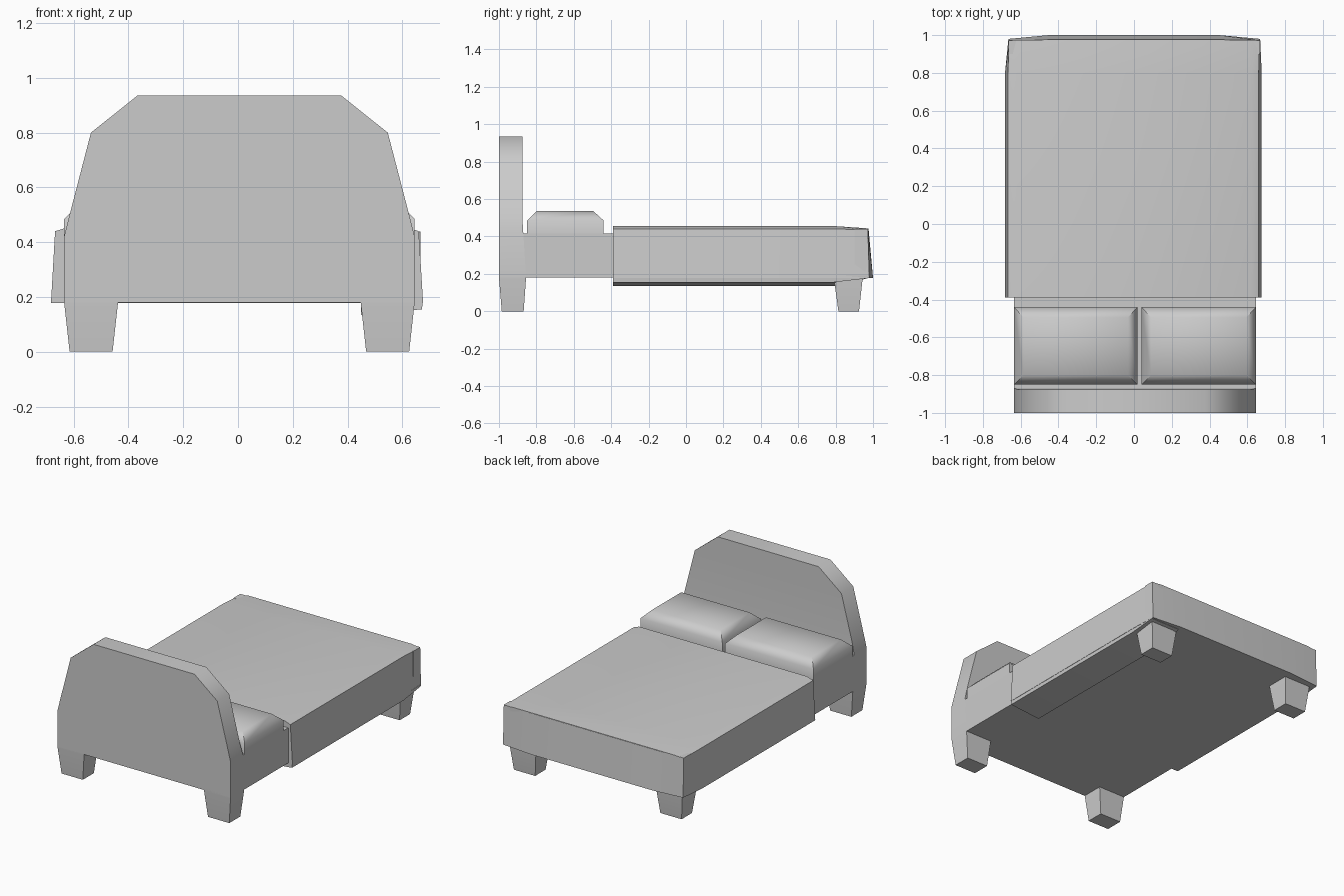
import bpy, bmesh
from math import radians

if "Cube" in bpy.data.objects:
    bpy.data.objects.remove(bpy.data.objects["Cube"])

CX = 0.005  # bed frame sits very slightly off centre


def loft(name, rings, angle=40):
    """Skin a closed solid through rings that have equal point counts."""
    bm = bmesh.new()
    loops = [[bm.verts.new(p) for p in ring] for ring in rings]
    n = len(loops[0])
    for a, b in zip(loops, loops[1:]):
        for i in range(n):
            j = (i + 1) % n
            bm.faces.new((a[i], a[j], b[j], b[i]))
    bm.faces.new(loops[0])
    bm.faces.new(loops[-1])
    bmesh.ops.recalc_face_normals(bm, faces=bm.faces)
    mesh = bpy.data.meshes.new(name)
    bm.to_mesh(mesh)
    bm.free()
    ob = bpy.data.objects.new(name, mesh)
    bpy.context.collection.objects.link(ob)
    bpy.ops.object.select_all(action='DESELECT')
    ob.select_set(True)
    bpy.context.view_layer.objects.active = ob
    bpy.ops.object.shade_smooth_by_angle(angle=radians(angle))
    return ob


def rect(x0, x1, y0, y1, z):
    return [(x0, y0, z), (x1, y0, z), (x1, y1, z), (x0, y1, z)]


# Headboard: stacked sections (height, half width, rear face y)
board = [(0.18, 0.64, -0.855), (0.42, 0.64, -0.87), (0.50, 0.62, -0.875),
         (0.80, 0.542, -0.875), (0.935, 0.373, -0.875)]
loft("headboard", [rect(CX - w, CX + w, -1, y, z) for z, w, y in board])

# Four tapered legs
for end, y0, y1, f0, f1 in (("head", -1, -0.855, -0.985, -0.868),
                            ("foot", 0.79, 0.945, 0.815, 0.925)):
    for side, s in (("left", -1), ("right", 1)):
        top = sorted((CX + s * 0.443, CX + s * 0.64))
        foot = sorted((CX + s * 0.463, CX + s * 0.62))
        loft(f"{end}_leg_{side}", [rect(*foot, f0, f1, 0),
                                   rect(*top, y0, y1, 0.18),
                                   rect(*top, y0, y1, 0.20)], 30)

# Mattress base
loft("mattress", [rect(-0.635, 0.645, -0.88, 0.95, z) for z in (0.18, 0.415)])

# Pillows with chamfered tops
for side, x0, x1 in (("left", -0.635, 0.018), ("right", 0.04, 0.645)):
    loft(f"pillow_{side}", [rect(x0, x1, -0.85, -0.44, 0.40),
                            rect(x0, x1, -0.85, -0.44, 0.485),
                            rect(x0 + 0.05, x1 - 0.05, -0.80, -0.495, 0.535)], 50)

# Blanket: cross-section carried along the bed, drooping at the foot
section = [(-0.683, 0.178), (-0.668, 0.44), (-0.62, 0.455),
           (0.62, 0.455), (0.66, 0.44), (0.676, 0.178)]
tip = [(-0.665, 0.98, 0.178), (-0.66, 0.972, 0.435), (-0.60, 0.975, 0.443),
       (0.60, 0.975, 0.443), (0.665, 0.972, 0.435), (0.668, 0.98, 0.178)]
blanket = loft("blanket", [[(x, -0.39, z) for x, z in section],
                           [(x, 0.80, z) for x, z in section], tip])

# Foot drape: bowed outward along its lower middle edge
loft("blanket_foot", [[(x, 0.90, 0.178), (x, yb, 0.178), (x, yt, 0.44), (x, 0.90, 0.44)]
                      for x, yb, yt in ((-0.664, 0.98, 0.972), (-0.45, 1.0, 0.976),
                                        (0.45, 1.0, 0.976), (0.667, 0.98, 0.972))])

# Blanket edge tucked under the right side
tuck = [(0.675, 0.19), (0.672, 0.155), (0.45, 0.135), (0.45, 0.19)]
loft("blanket_tuck", [[(x, -0.39, z) for x, z in tuck],
                      [(x, 0.79, z) for x, z in tuck],
                      [(0.669, 0.97, 0.19), (0.668, 0.97, 0.176),
                       (0.45, 0.97, 0.176), (0.45, 0.97, 0.19)]])
